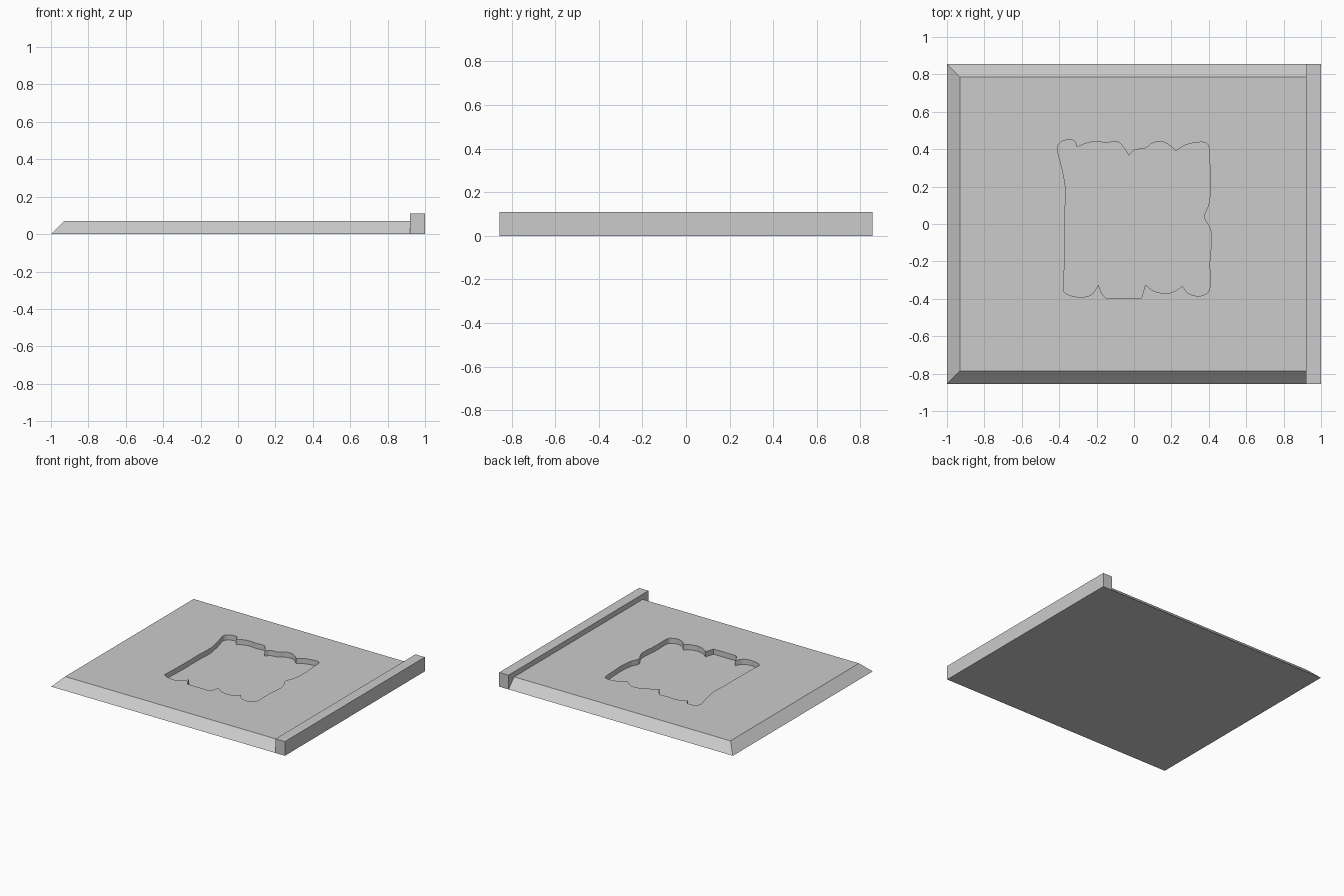
import bpy
import bmesh
from mathutils import Vector

default = bpy.data.objects.get("Cube")
if default:
    bpy.data.objects.remove(default, do_unlink=True)

LEFT, RAIL, RIGHT = -1.0, 0.92, 1.0
HALF_DEPTH = 0.855
SLAB_TOP, RAIL_TOP = 0.07, 0.11
BEVEL = 0.07
RECESS_FLOOR = 0.03

grey = bpy.data.materials.new("plain grey")
grey.use_nodes = True
colour = (0.6, 0.6, 0.6, 1)
grey.diffuse_color = colour
grey.node_tree.nodes["Principled BSDF"].inputs["Base Color"].default_value = colour


def loft(name, lower, upper, z_low, z_high):
    """Closed solid between two outlines with the same number of points."""
    bm = bmesh.new()
    low = [bm.verts.new((x, y, z_low)) for x, y in lower]
    high = [bm.verts.new((x, y, z_high)) for x, y in upper]
    bm.faces.new(low[::-1])
    bm.faces.new(high)
    for i in range(len(low)):
        j = (i + 1) % len(low)
        bm.faces.new((low[i], low[j], high[j], high[i]))
    bmesh.ops.recalc_face_normals(bm, faces=bm.faces)
    mesh = bpy.data.meshes.new(name)
    bm.to_mesh(mesh)
    bm.free()
    mesh.materials.append(grey)
    obj = bpy.data.objects.new(name, mesh)
    bpy.context.collection.objects.link(obj)
    return obj


def rectangle(x0, x1, half):
    return [(x0, -half), (x1, -half), (x1, half), (x0, half)]


def smooth_run(points, steps=4):
    """Rounded curve through the points, leaving out the last one."""
    pts = [Vector(p) for p in points]
    pts = [2 * pts[0] - pts[1]] + pts + [2 * pts[-1] - pts[-2]]
    result = []
    for a, b, c, d in zip(pts, pts[1:], pts[2:], pts[3:]):
        for k in range(steps):
            t = k / steps
            p = 2 * b + (c - a) * t + (2 * a - 5 * b + 4 * c - d) * t ** 2
            result.append((p + (3 * b - a - 3 * c + d) * t ** 3) / 2)
    return result


# Slab, sloped on three sides and upright where it meets the rail
slab = loft("base_slab",
            rectangle(LEFT, RAIL, HALF_DEPTH),
            rectangle(LEFT + BEVEL, RAIL, HALF_DEPTH - BEVEL),
            0, SLAB_TOP)

# Raised rail along the left edge
ends = rectangle(RAIL, RIGHT, HALF_DEPTH)
loft("edge_rail", ends, ends, 0, RAIL_TOP)

# Wavy recess outline, one run from each sharp corner to the next
runs = [
    [(-.305, .41), (-.26, .43), (-.21, .44), (-.145, .435), (-.09, .44),
     (-.06, .415), (-.027, .365)],
    [(-.027, .365), (0, .395), (.06, .405), (.1, .433), (.15, .44),
     (.19, .42), (.225, .39)],
    [(.225, .39), (.27, .42), (.33, .435), (.38, .435), (.4, .41),
     (.405, .32), (.41, .21), (.4, .11), (.375, .04), (.4, -.01),
     (.415, -.07), (.405, -.2), (.405, -.34), (.38, -.375), (.34, -.385),
     (.29, -.37), (.257, -.33)],
    [(.257, -.33), (.225, -.355), (.175, -.37), (.11, -.36), (.06, -.325)],
    [(.06, -.325), (.04, -.395)],
    [(.04, -.395), (-.15, -.395)],
    [(-.15, -.395), (-.17, -.375), (-.19, -.325)],
    [(-.19, -.325), (-.225, -.375), (-.27, -.39), (-.33, -.385),
     (-.375, -.36), (-.375, -.31), (-.37, -.14), (-.37, .05), (-.365, .18),
     (-.385, .3), (-.41, .4), (-.39, .437), (-.355, .45), (-.32, .445),
     (-.305, .41)],
]
outline = [p for run in runs for p in smooth_run(run)][::-1]

# Cut the recess into the slab, then drop the cutter
cutter = loft("recess_cutter", outline, outline, RECESS_FLOOR, RAIL_TOP)
cutter.hide_render = True
cut = slab.modifiers.new("recess", 'BOOLEAN')
cut.operation = 'DIFFERENCE'
cut.solver = 'EXACT'
cut.object = cutter
bpy.context.view_layer.objects.active = slab
bpy.ops.object.modifier_apply(modifier=cut.name)
bpy.data.objects.remove(cutter, do_unlink=True)
